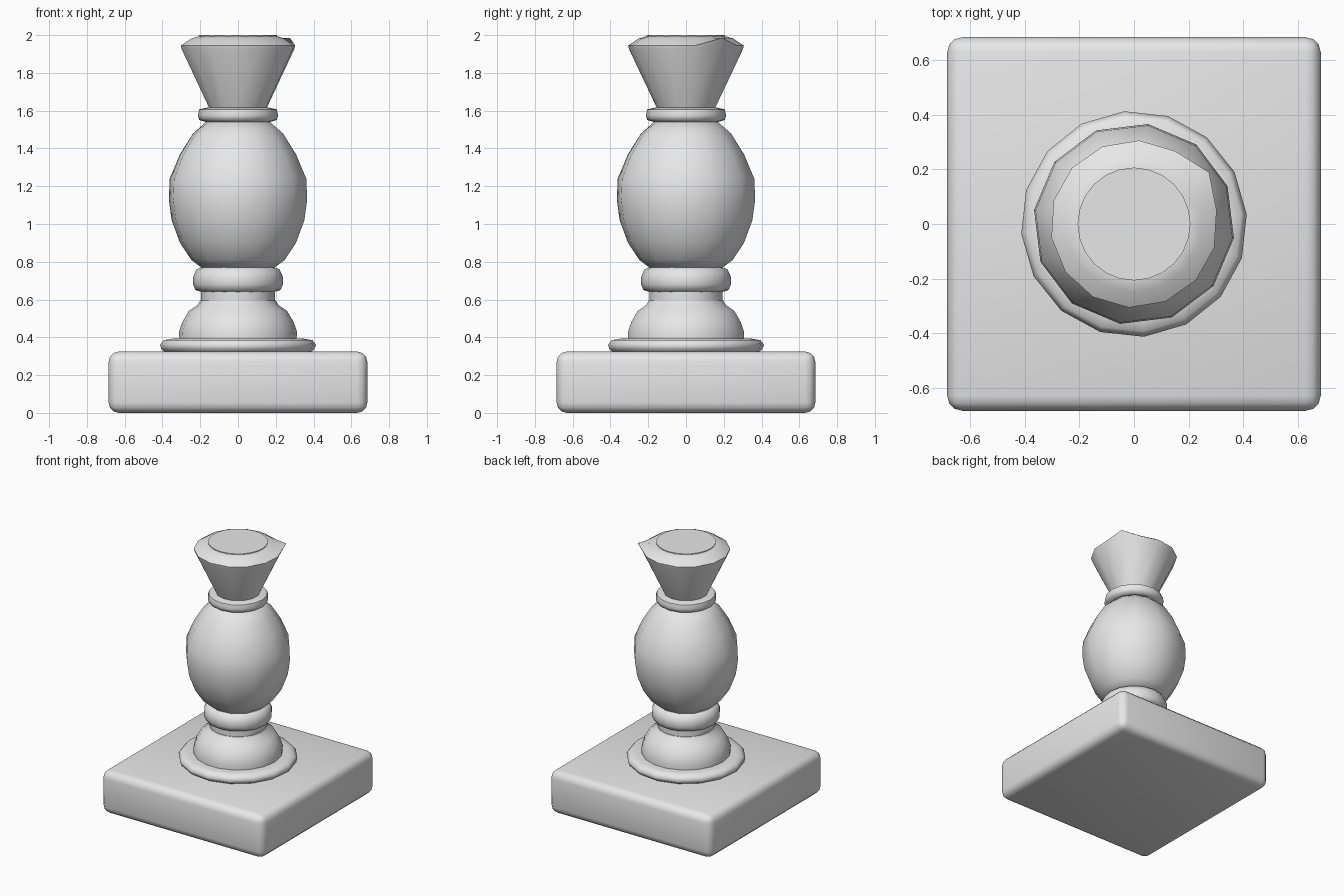
import bpy, bmesh
from math import sin, cos, radians, tau

cube = bpy.data.objects.get("Cube")
if cube:
    bpy.data.objects.remove(cube, do_unlink=True)

grey = bpy.data.materials.new("stone_grey")
grey.use_nodes = True
grey.diffuse_color = (0.8, 0.8, 0.8, 1)
grey.node_tree.nodes["Principled BSDF"].inputs["Base Color"].default_value = grey.diffuse_color


def finish(name, bm, angle):
    bmesh.ops.recalc_face_normals(bm, faces=bm.faces)
    mesh = bpy.data.meshes.new(name)
    bm.to_mesh(mesh)
    bm.free()
    mesh.materials.append(grey)
    obj = bpy.data.objects.new(name, mesh)
    bpy.context.collection.objects.link(obj)
    bpy.ops.object.select_all(action="DESELECT")
    obj.select_set(True)
    bpy.context.view_layer.objects.active = obj
    bpy.ops.object.shade_smooth_by_angle(angle=radians(angle))
    return obj


def turned(name, profile, sides, phase=0, angle=40, nick=None):
    """Turn a (radius, height) profile around z and cap both ends."""
    bm = bmesh.new()
    rings = []
    for r, z in profile:
        turns = [radians(phase) + tau * i / sides for i in range(sides)]
        rings.append([bm.verts.new((r * cos(a), r * sin(a), z)) for a in turns])
    for low, high in zip(rings, rings[1:]):
        for i in range(sides):
            j = (i + 1) % sides
            bm.faces.new((low[i], low[j], high[j], high[i]))
    bm.faces.new(rings[0])
    bm.faces.new(rings[-1])
    # Pull one corner out of place
    if nick:
        ring, position = nick
        rings[ring][0].co = position
    return finish(name, bm, angle)


# Square plinth with rounded edges
bm = bmesh.new()
bmesh.ops.create_cube(bm, size=1)
bmesh.ops.scale(bm, vec=(1.37, 1.37, 0.325), verts=bm.verts)
bmesh.ops.translate(bm, vec=(0, 0, 0.1625), verts=bm.verts)
bmesh.ops.bevel(bm, geom=bm.edges[:], offset=0.055, segments=3,
                profile=0.5, affect="EDGES")
finish("plinth", bm, 40)

# Foot of the column
turned("foot_ring", [(0.37, 0.31), (0.405, 0.335), (0.415, 0.36), (0.395, 0.385),
                     (0.35, 0.393), (0.28, 0.393)], 16, 5, 60)
turned("foot_bell", [(0.31, 0.38), (0.312, 0.43), (0.295, 0.48), (0.26, 0.54),
                     (0.215, 0.57), (0.2, 0.595)], 18, 0)
turned("lower_neck", [(0.195, 0.585), (0.195, 0.655)], 18)
turned("lower_ring", [(0.19, 0.64), (0.225, 0.65), (0.238, 0.68), (0.238, 0.72),
                      (0.22, 0.76), (0.19, 0.772)], 16, 0, 60)

# Swelling body
turned("body", [(0.19, 0.765), (0.25, 0.81), (0.31, 0.9), (0.355, 1.02), (0.37, 1.13),
                (0.365, 1.24), (0.31, 1.37), (0.24, 1.48), (0.165, 1.545)], 12, 82, 60)
turned("upper_ring", [(0.17, 1.54), (0.205, 1.55), (0.213, 1.575), (0.205, 1.607),
                      (0.16, 1.617)], 16, 0, 60)

# Flared head, with one raised corner on its rim
turned("head", [(0.15, 1.605), (0.302, 1.925), (0.307, 1.945), (0.25, 1.982),
                (0.21, 1.994)], 14, 35, 40, nick=(2, (0.275, 0.19, 1.985)))
turned("top_disc", [(0.207, 1.985), (0.207, 2.0)], 24)
